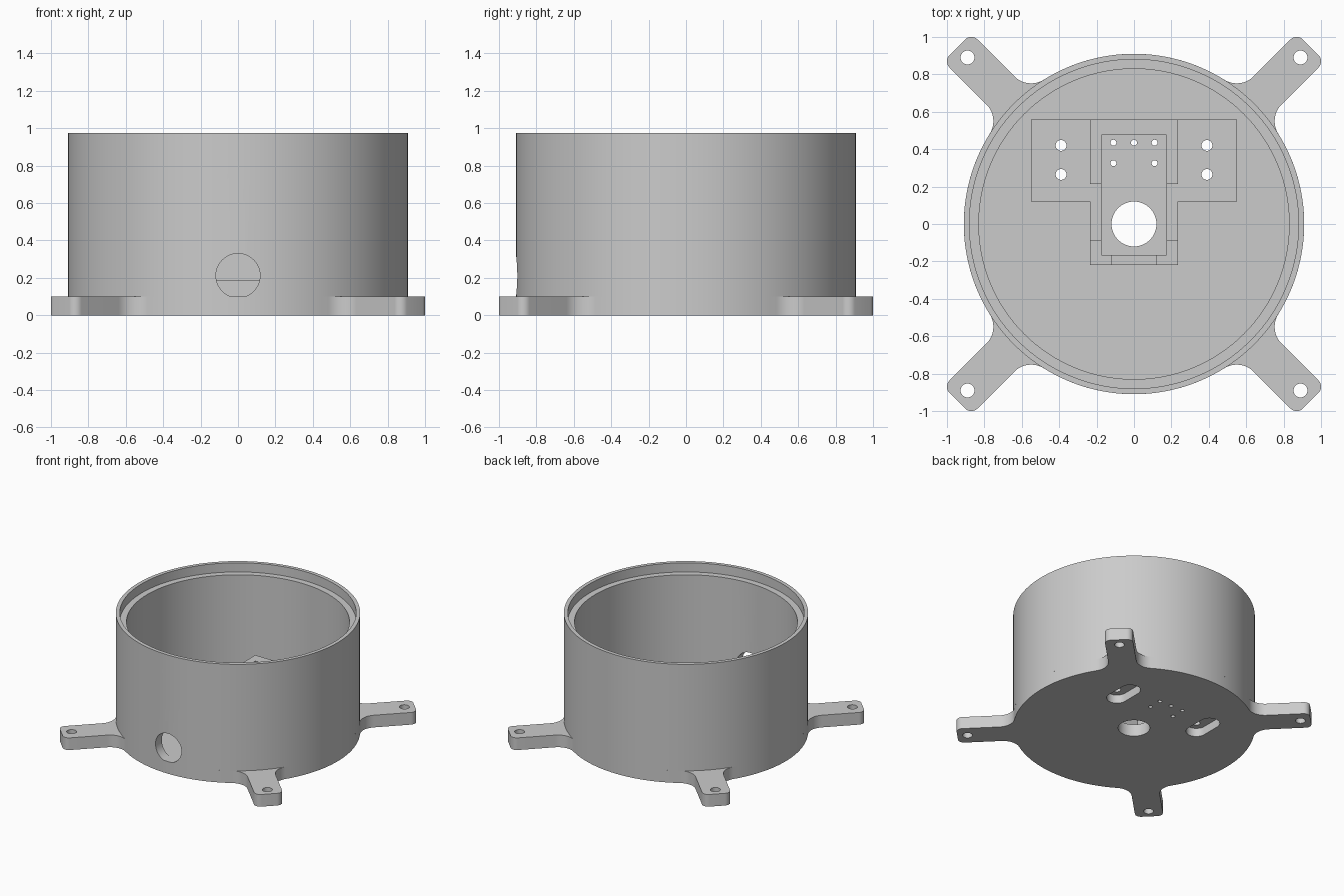
import bpy, bmesh, math
from mathutils import Matrix, Vector

cube = bpy.data.objects.get("Cube")
if cube:
    bpy.data.objects.remove(cube, do_unlink=True)

grey = bpy.data.materials.new("plain grey")
grey.use_nodes = True
colour = (0.6, 0.6, 0.6, 1)
grey.diffuse_color = colour
grey.node_tree.nodes["Principled BSDF"].inputs["Base Color"].default_value = colour

R_OUT, R_IN, R_LIP = 0.91, 0.83, 0.88
H, LEDGE, FLOOR = 0.975, 0.90, 0.10
WING_TOP, BOX_TOP = 0.185, 0.35


def make(name, bm):
    bmesh.ops.recalc_face_normals(bm, faces=bm.faces)
    mesh = bpy.data.meshes.new(name)
    bm.to_mesh(mesh)
    bm.free()
    mesh.materials.append(grey)
    obj = bpy.data.objects.new(name, mesh)
    bpy.context.collection.objects.link(obj)
    return obj


def prism(name, outline, z0, z1):
    bm = bmesh.new()
    face = bm.faces.new([bm.verts.new((x, y, z0)) for x, y in outline])
    top = bmesh.ops.extrude_face_region(bm, geom=[face])
    verts = [v for v in top["geom"] if isinstance(v, bmesh.types.BMVert)]
    bmesh.ops.translate(bm, verts=verts, vec=(0, 0, z1 - z0))
    return make(name, bm)


def box(name, x0, x1, y0, y1, z0, z1):
    return prism(name, [(x0, y0), (x1, y0), (x1, y1), (x0, y1)], z0, z1)


def arc(cx, cy, r, a0, a1, n):
    steps = [a0 + (a1 - a0) * i / n for i in range(n + 1)]
    return [(cx + r * math.cos(a), cy + r * math.sin(a)) for a in steps]


def disc(x, y, r, n=32):
    return arc(x, y, r, 0, math.tau, n)[:-1]


def boolean(target, tools, operation="DIFFERENCE"):
    for tool in tools:
        mod = target.modifiers.new(tool.name, "BOOLEAN")
        mod.operation, mod.solver, mod.object = operation, "EXACT", tool
        bpy.context.view_layer.objects.active = target
        bpy.ops.object.modifier_apply(modifier=mod.name)
        bpy.data.objects.remove(tool, do_unlink=True)


# Base plate outline: disc with four filleted, round-cornered arms
ARM, HALF, CORNER, FILLET = 1.336, 0.106, 0.047, 0.126
fc = Vector((math.sqrt((R_OUT + FILLET) ** 2 - (HALF + FILLET) ** 2), HALF + FILLET))
touch = math.atan2(fc.y, fc.x)
half_arm = arc(ARM - CORNER, HALF - CORNER, CORNER, 0, math.pi / 2, 8)
half_arm += arc(fc.x, fc.y, FILLET, -math.pi / 2, touch - math.pi, 14)
arm = [(x, -y) for x, y in reversed(half_arm)] + half_arm
arm += arc(0, 0, R_OUT, touch, math.pi / 2 - touch, 24)[1:-1]
outline = []
for k in range(4):
    turn = Matrix.Rotation(math.pi / 4 + k * math.pi / 2, 2)
    outline += [tuple(turn @ Vector(p)) for p in arm]
base = prism("base_plate", outline, 0, FLOOR)

# Round wall with a stepped lip at the rim
bm = bmesh.new()
section = [(R_IN, FLOOR), (R_OUT, FLOOR), (R_OUT, H),
           (R_LIP, H), (R_LIP, LEDGE), (R_IN, LEDGE)]
ring = [bm.verts.new((r, 0, z)) for r, z in section]
edges = [bm.edges.new((ring[i], ring[i - 1])) for i in range(len(ring))]
bmesh.ops.spin(bm, geom=ring + edges, cent=(0, 0, 0), axis=(0, 0, 1),
               angle=math.tau, steps=128, use_merge=True)
bmesh.ops.remove_doubles(bm, verts=bm.verts, dist=1e-4)
wall = make("round_wall", bm)

# Cable hole through the front of the wall
hole = prism("cable_hole_cutter", disc(0, 0, 0.118, 48), 0.6, 1.0)
hole.data.transform(Matrix.Translation((0, 0, 0.212)) @ Matrix.Rotation(math.pi / 2, 4, "X"))
boolean(wall, [hole])

# Open central housing with notched front and side walls
housing = box("housing", -0.235, 0.235, -0.22, 0.56, FLOOR, BOX_TOP)
boolean(housing, [
    box("cavity", -0.175, 0.175, -0.165, 0.475, 0, 1),
    box("front_notch", -0.12, 0.12, -0.3, -0.1, WING_TOP, 1),
    box("side_notch", -0.3, 0.3, -0.085, 0.215, WING_TOP, 1)])

# Raised mounting pads either side, with screw holes and slots beneath
SLOT_X, SLOT_Y0, SLOT_Y1, SLOT_DEPTH = 0.39, 0.265, 0.42, 0.07
cutters = [prism("centre_hole", disc(0, 0, 0.12, 48), -1, 1)]
for x, y in [(-0.11, 0.435), (0, 0.435), (0.11, 0.435), (-0.11, 0.325), (0.11, 0.325)]:
    cutters.append(prism("pin_hole", disc(x, y, 0.016, 16), -1, 1))
for side, word in ((1, "left"), (-1, "right")):
    x = side * SLOT_X
    xs = sorted((side * 0.235, side * 0.55))
    pad = box(word + "_pad", xs[0], xs[1], 0.12, 0.56, FLOOR, WING_TOP)
    holes = [(x, SLOT_Y0), (x, SLOT_Y1)]
    boolean(pad, [prism("screw_hole", disc(*p, 0.029), -1, 1) for p in holes])
    cutters += [prism("screw_hole", disc(*p, 0.029), -1, 1) for p in holes]
    slot = arc(x, SLOT_Y1, 0.078, 0, math.pi, 16)
    slot += arc(x, SLOT_Y0, 0.078, math.pi, math.tau, 16)
    cutters.append(prism("slot", slot, -1, SLOT_DEPTH))
    for y in (0.89, -0.89):
        cutters.append(prism("arm_hole", disc(x / SLOT_X * 0.89, y, 0.037), -1, 1))
boolean(base, cutters)

# Smooth curved walls, keep crisp edges
for obj in (base, wall):
    bpy.ops.object.select_all(action="DESELECT")
    obj.select_set(True)
    bpy.context.view_layer.objects.active = obj
    bpy.ops.object.shade_smooth_by_angle(angle=math.radians(30))
